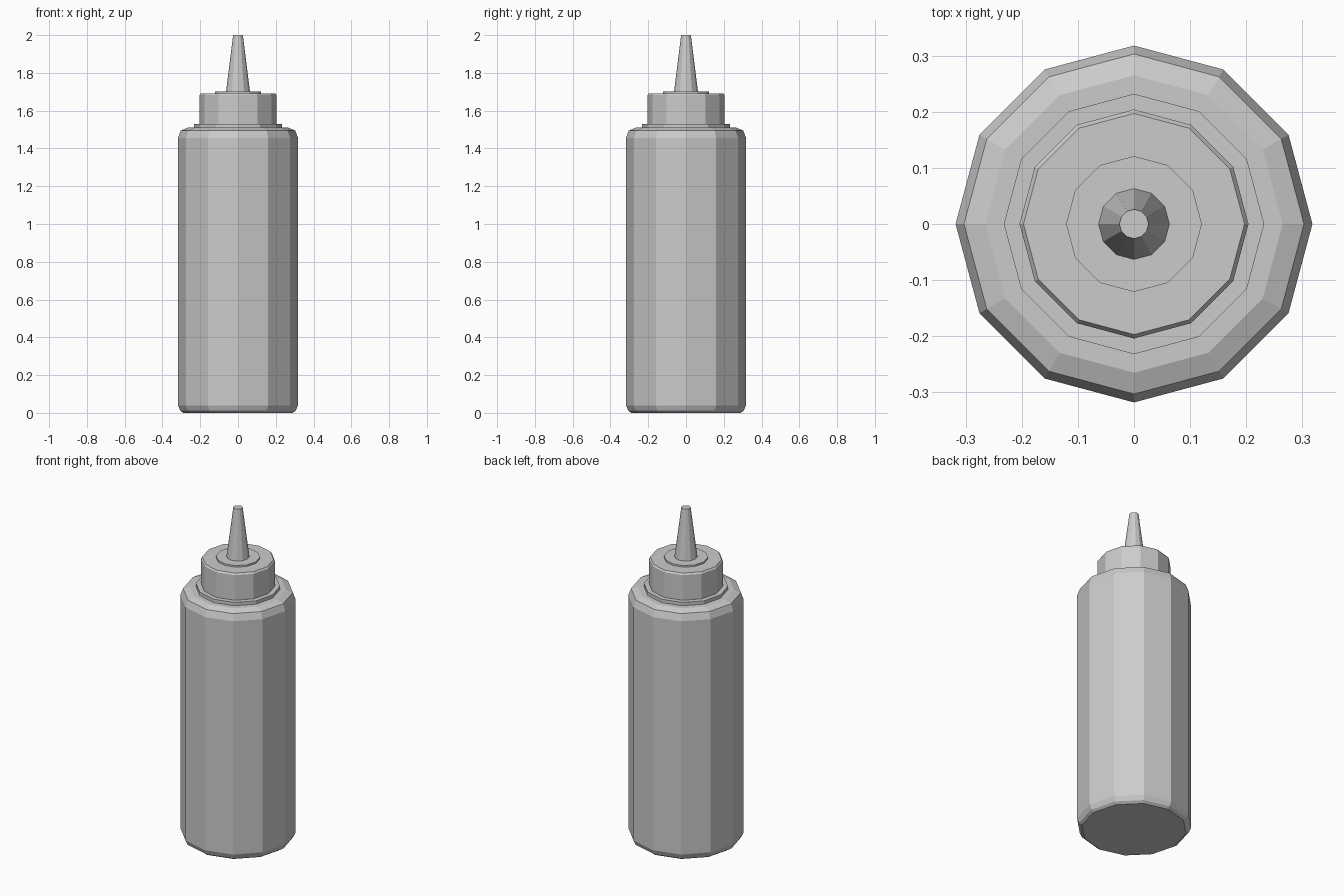
import bpy
import bmesh
from math import cos, sin, tau

cube = bpy.data.objects.get("Cube")
if cube:
    bpy.data.objects.remove(cube, do_unlink=True)

SIDES = 12

# Single plain plastic colour
plastic = bpy.data.materials.new("grey plastic")
plastic.use_nodes = True
plastic.diffuse_color = (0.6, 0.6, 0.6, 1)
plastic.node_tree.nodes["Principled BSDF"].inputs["Base Color"].default_value = (0.6, 0.6, 0.6, 1)


def turned_part(name, profile):
    """Closed faceted solid from (radius, height) pairs, bottom to top."""
    bm = bmesh.new()
    rings = [[bm.verts.new((r * cos(tau * i / SIDES), r * sin(tau * i / SIDES), z))
              for i in range(SIDES)] for r, z in profile]
    for low, high in zip(rings, rings[1:]):
        for i in range(SIDES):
            j = (i + 1) % SIDES
            bm.faces.new((low[i], low[j], high[j], high[i]))
    bm.faces.new(rings[0][::-1])
    bm.faces.new(rings[-1])
    mesh = bpy.data.meshes.new(name)
    bm.to_mesh(mesh)
    bm.free()
    mesh.materials.append(plastic)
    obj = bpy.data.objects.new(name, mesh)
    bpy.context.collection.objects.link(obj)
    return obj


# Bottle body with rounded base and shoulder
turned_part("bottle_body", [(0.29, 0), (0.306, 0.012), (0.318, 0.04),
                            (0.318, 1.455), (0.303, 1.495), (0.265, 1.51)])
# Neck collar under the cap
turned_part("neck_collar", [(0.232, 1.5), (0.232, 1.53)])
# Screw cap with a small bevelled rim
turned_part("screw_cap", [(0.204, 1.52), (0.204, 1.682), (0.197, 1.692)])
# Nozzle base disc
turned_part("nozzle_base", [(0.121, 1.68), (0.121, 1.702)])
# Tapered nozzle
turned_part("nozzle", [(0.064, 1.695), (0.026, 2.0)])
